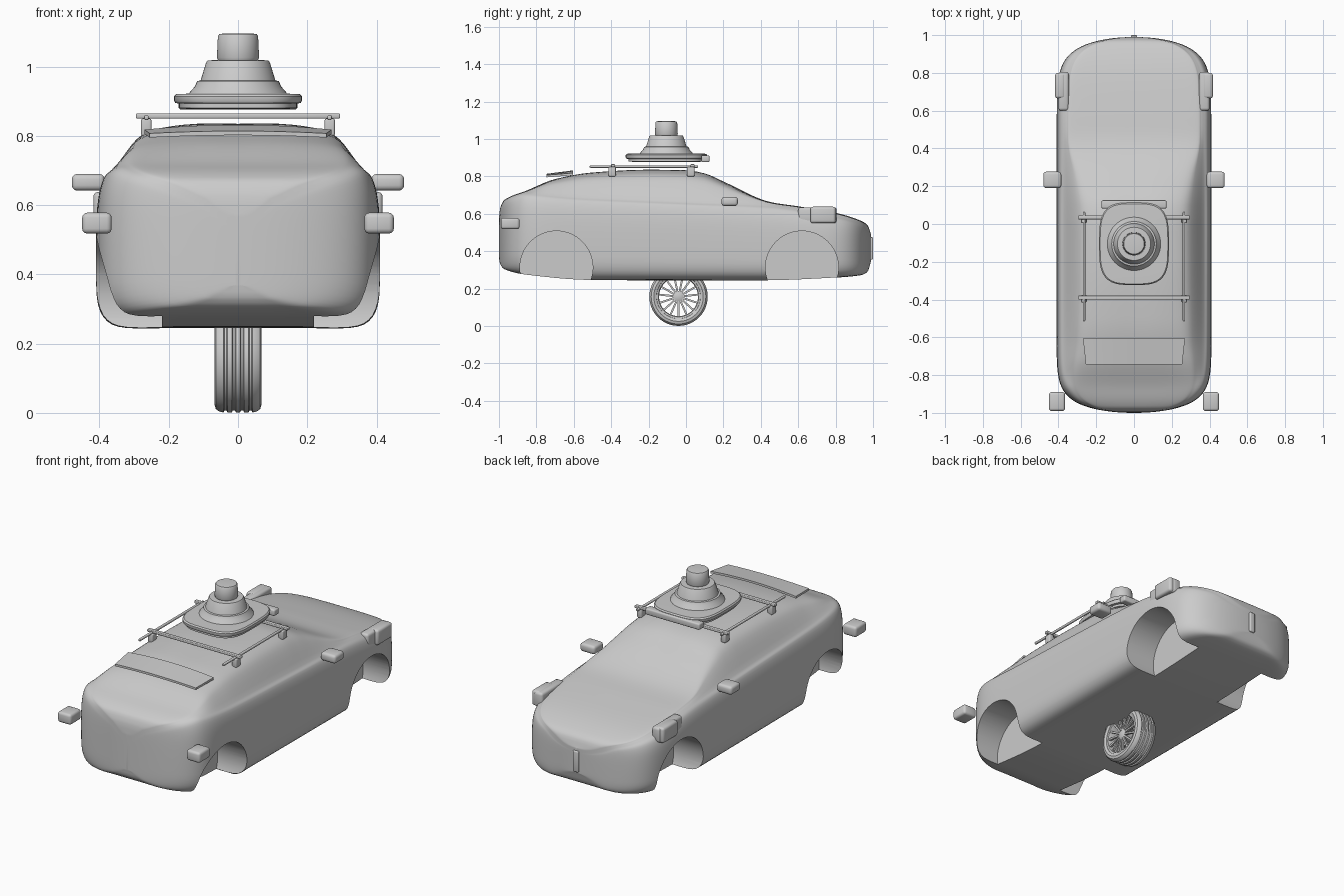
import bpy, bmesh, math
from mathutils import Matrix, Vector

if "Cube" in bpy.data.objects:
    bpy.data.objects.remove(bpy.data.objects["Cube"])


def finish(name, bm, angle=35):
    bmesh.ops.recalc_face_normals(bm, faces=bm.faces)
    me = bpy.data.meshes.new(name)
    bm.to_mesh(me)
    bm.free()
    ob = bpy.data.objects.new(name, me)
    bpy.context.collection.objects.link(ob)
    bpy.ops.object.select_all(action='DESELECT')
    bpy.context.view_layer.objects.active = ob
    ob.select_set(True)
    if angle:
        bpy.ops.object.shade_smooth_by_angle(angle=math.radians(angle))
    return ob


def add_box(bm, lo, hi, bevel=0.0, edges=None):
    lo, hi = Vector(lo), Vector(hi)
    part = bmesh.new()
    bmesh.ops.create_cube(part, size=1, matrix=Matrix.Translation((lo + hi) / 2) @ Matrix.Diagonal((*(hi - lo), 1)))
    if bevel:
        bmesh.ops.bevel(part, geom=part.edges[:], offset=bevel, segments=3, profile=0.5, affect='EDGES')
    me = bpy.data.meshes.new("tmp")
    part.to_mesh(me)
    part.free()
    bm.from_mesh(me)
    bpy.data.meshes.remove(me)


def pair(name, boxes):
    """Boxes given on the +x side, mirrored to -x."""
    for side, tag in ((1, "right"), (-1, "left")):
        bm = bmesh.new()
        for lo, hi, bev in boxes:
            xs = sorted((lo[0] * side, hi[0] * side))
            add_box(bm, (xs[0], *lo[1:]), (xs[1], *hi[1:]), bev)
        finish(name + "_" + tag, bm)


def lathe(bm, prof, matrix, steps=48, closed=False):
    rings = [[bm.verts.new(matrix @ Vector((r * math.cos(a), r * math.sin(a), h)))
              for a in (2 * math.pi * i / steps for i in range(steps))] for r, h in prof]
    n = len(rings)
    for j in range(n if closed else n - 1):
        a, b = rings[j], rings[(j + 1) % n]
        for i in range(steps):
            k = (i + 1) % steps
            bm.faces.new((a[i], a[k], b[k], b[i]))
    if not closed:
        bm.faces.new(rings[0])
        bm.faces.new(rings[-1])


def curve(table, y):
    """Smooth hermite interpolation without overshoot."""
    n = len(table)
    y = min(max(y, table[0][0]), table[-1][0])
    i = max(j for j in range(n - 1) if table[j][0] <= y)
    d = [(table[j + 1][1] - table[j][1]) / (table[j + 1][0] - table[j][0]) for j in range(n - 1)]

    def slope(j):
        if j == 0 or j == n - 1:
            return d[0] if j == 0 else d[-1]
        return 0 if d[j - 1] * d[j] <= 0 else 2 * d[j - 1] * d[j] / (d[j - 1] + d[j])
    (y0, a), (y1, b) = table[i], table[i + 1]
    h = y1 - y0
    t = (y - y0) / h
    return (a * (1 + 2 * t) * (1 - t) ** 2 + b * t * t * (3 - 2 * t)
            + h * slope(i) * t * (1 - t) ** 2 + h * slope(i + 1) * t * t * (t - 1))


# body outline curves along y
TOP = [(-1, .57), (-.995, .625), (-.97, .675), (-.85, .725), (-.7, .785), (-.5, .82), (-.2, .835), (0, .832),
       (.1, .815), (.2, .772), (.45, .663), (.6, .64), (.8, .605), (.93, .565), (.97, .54), (.99, .49)]
BELT = [(-1, .54), (-.995, .60), (-.97, .65), (-.93, .68), (-.85, .705), (-.6, .69), (0, .665), (.3, .65),
        (.5, .635), (.8, .585), (.95, .535), (.99, .47)]
LOW = [(-1, .37), (-.995, .335), (-.97, .305), (-.85, .275), (-.5, .247), (.4, .245), (.8, .26), (.93, .272),
       (.97, .29), (.99, .35)]
ROOF = [(-1, .33), (-.8, .31), (-.6, .285), (.05, .275), (.25, .30), (.45, .34), (1, .34)]


def section(y):
    top, belt, low = curve(TOP, y), curve(BELT, y), curve(LOW, y)
    u = (y + .005) / .995
    s = max(.02, (1 - min(1, abs(u)) ** (14 if u < 0 else 12)) ** .5)
    w = .41 * s
    rw = curve(ROOF, y) * s
    k = (belt - low) / .42
    c = top - belt
    pts = [(0, low), (.45 * w, low), (.78 * w, low), (.92 * w, low + .02 * k), (.985 * w, low + .07 * k),
           (w, low + .15 * k), (w, belt - .15 * k), (.985 * w, belt - .07 * k), (.95 * w, belt - .02 * k),
           (.9 * w, belt), (.45 * .9 * w + .55 * rw, belt + .52 * c), (rw, belt + .8 * c),
           (rw - .06 * s, belt + .93 * c), (.12 * s, top), (0, top)]
    ext = [Vector((-pts[1][0], pts[1][1]))] + [Vector(p) for p in pts] + [Vector((-pts[-2][0], pts[-2][1]))]
    half = []
    for i in range(1, len(ext) - 2):
        a, b, e, f = ext[i - 1:i + 3]
        for t in (0, 1 / 3, 2 / 3):
            half.append(.5 * (2 * b + (e - a) * t + (2 * a - 5 * b + 4 * e - f) * t * t
                              + (3 * b - a - 3 * e + f) * t ** 3))
    half.append(ext[-2])
    return [(p.x, y, p.y) for p in half] + [(-p.x, y, p.y) for p in half[-2:0:-1]]


# car body shell
bm = bmesh.new()
N = 90
rings = [[bm.verts.new(p) for p in section(-.005 + .995 * math.sin((2 * i / N - 1) * math.pi / 2))]
         for i in range(N + 1)]
for a, b in zip(rings, rings[1:]):
    for i in range(len(a)):
        k = (i + 1) % len(a)
        bm.faces.new((a[i], a[k], b[k], b[i]))
bm.faces.new(rings[0])
bm.faces.new(rings[-1])
body = finish("car_body", bm, 0)

# wheel arches cut from the body
bm = bmesh.new()
for y in (-.693, .62):
    for x in (-.42, .42):
        bmesh.ops.create_cone(bm, cap_ends=True, segments=64, radius1=.195, radius2=.195, depth=.4,
                              matrix=Matrix.Translation((x, y, .313)) @ Matrix.Rotation(math.pi / 2, 4, 'Y'))
cutter = finish("arch_cutter", bm, 0)
cutter.hide_render = True
mod = body.modifiers.new("arches", 'BOOLEAN')
mod.operation, mod.object, mod.solver = 'DIFFERENCE', cutter, 'EXACT'
bpy.ops.object.select_all(action='DESELECT')
bpy.context.view_layer.objects.active = body
body.select_set(True)
bpy.ops.object.modifier_apply(modifier=mod.name)
bpy.data.objects.remove(cutter)
bpy.ops.object.shade_smooth_by_angle(angle=math.radians(35))

# single centre wheel: grooved tyre, rim, spokes, hub
axle = Matrix.Translation((0, -.04, .157)) @ Matrix.Rotation(math.pi / 2, 4, 'Y')
side = [(.112, .05), (.118, .062), (.132, .068), (.146, .064), (.153, .054)]
tread = []
for g in (.036, .012, -.012, -.036):
    tread += [(.156, g + .006), (.150, g + .003), (.150, g - .003), (.156, g - .006)]
bm = bmesh.new()
lathe(bm, side + tread + [(r, -h) for r, h in side[::-1]], axle, 64, True)
finish("tyre", bm)
bm = bmesh.new()
rim = [(.104, .05), (.108, .058), (.117, .06), (.117, .05)]
lathe(bm, rim + [(r, -h) for r, h in rim[::-1]], axle, 64, True)
finish("wheel_rim", bm)
bm = bmesh.new()
lathe(bm, [(.02, -.056), (.03, -.05), (.03, .05), (.02, .056)], axle, 32)
for s in (-1, 1):
    for i in range(15):
        bmesh.ops.create_cube(bm, size=1, matrix=axle @ Matrix.Rotation(i * math.tau / 15, 4, 'Z')
                              @ Matrix.Translation((.066, 0, s * .048)) @ Matrix.Diagonal((.084, .010, .012, 1)))
finish("wheel_spokes", bm)

# side mirrors and lamp housings
pair("side_mirror", [((.385, .19, .642), (.48, .277, .69), .015)])
pair("rear_lamp_box", [((.365, -.99, .518), (.45, -.89, .578), .014)])
pair("headlamp_box", [((.345, .6, .55), (.40, .805, .635), .014), ((.365, .665, .55), (.418, .8, .638), .014)])

# roof rack: rails, feet and crossbars
pair("rack_rail", [((.258, -.515, .846), (.271, .065, .859), .004)]
     + [((.25, y - .02, .80), (.28, y + .02, .85), .006) for y in (-.395, .025)])
bm = bmesh.new()
for y in (-.39, .035):
    add_box(bm, (-.295, y - .011, .85), (.295, y + .011, .865), .004)
finish("rack_crossbars", bm)

# sensor unit: rounded plate, stepped dome, front bar
bm = bmesh.new()
layers = []
for inset, z in ((.05, .877), (.015, .88), (.015, .893), (.004, .895), (0, .902), (0, .914), (.006, .921), (.05, .922)):
    ring = []
    for i in range(64):
        c, s = math.cos(i * math.tau / 64), math.sin(i * math.tau / 64)
        ring.append(bm.verts.new(((.185 - inset) * math.copysign(abs(c) ** .58, c),
                                  -.105 + (.218 - inset) * math.copysign(abs(s) ** .58, s), z)))
    layers.append(ring)
for a, b in zip(layers, layers[1:]):
    for i in range(64):
        bm.faces.new((a[i], a[(i + 1) % 64], b[(i + 1) % 64], b[i]))
bm.faces.new(layers[0])
bm.faces.new(layers[-1])
finish("sensor_plate", bm)
bm = bmesh.new()
lathe(bm, [(.145, .915), (.138, .928), (.125, .942), (.118, .958), (.108, .960), (.092, 1.012), (.088, 1.018),
           (.058, 1.019), (.061, 1.026), (.058, 1.088), (.054, 1.094), (.045, 1.095)],
      Matrix.Translation((0, -.105, 0)))
finish("sensor_dome", bm)
bm = bmesh.new()
add_box(bm, (-.172, .082, .876), (.172, .126, .912), .008)
finish("sensor_front_bar", bm)

# tilted rear roof panel with a slight crown
bm = bmesh.new()
rows = []
for i in range(17):
    u = i / 8 - 1
    dz = .014 * (1 - u * u)
    rows.append([bm.verts.new(p) for p in ((.255 * u, -.745, .795 + dz * .5), (.27 * u, -.605, .806 + dz),
                                           (.27 * u, -.605, .818 + dz), (.255 * u, -.745, .807 + dz * .5))])
for a, b in zip(rows, rows[1:]):
    for i in range(4):
        bm.faces.new((a[i], a[(i + 1) % 4], b[(i + 1) % 4], b[i]))
bm.faces.new(rows[0])
bm.faces.new(rows[-1])
finish("roof_panel", bm)

# small upright plate on the nose
bm = bmesh.new()
add_box(bm, (-.017, .965, .355), (.017, 1.0, .475), .006)
finish("nose_plate", bm)
